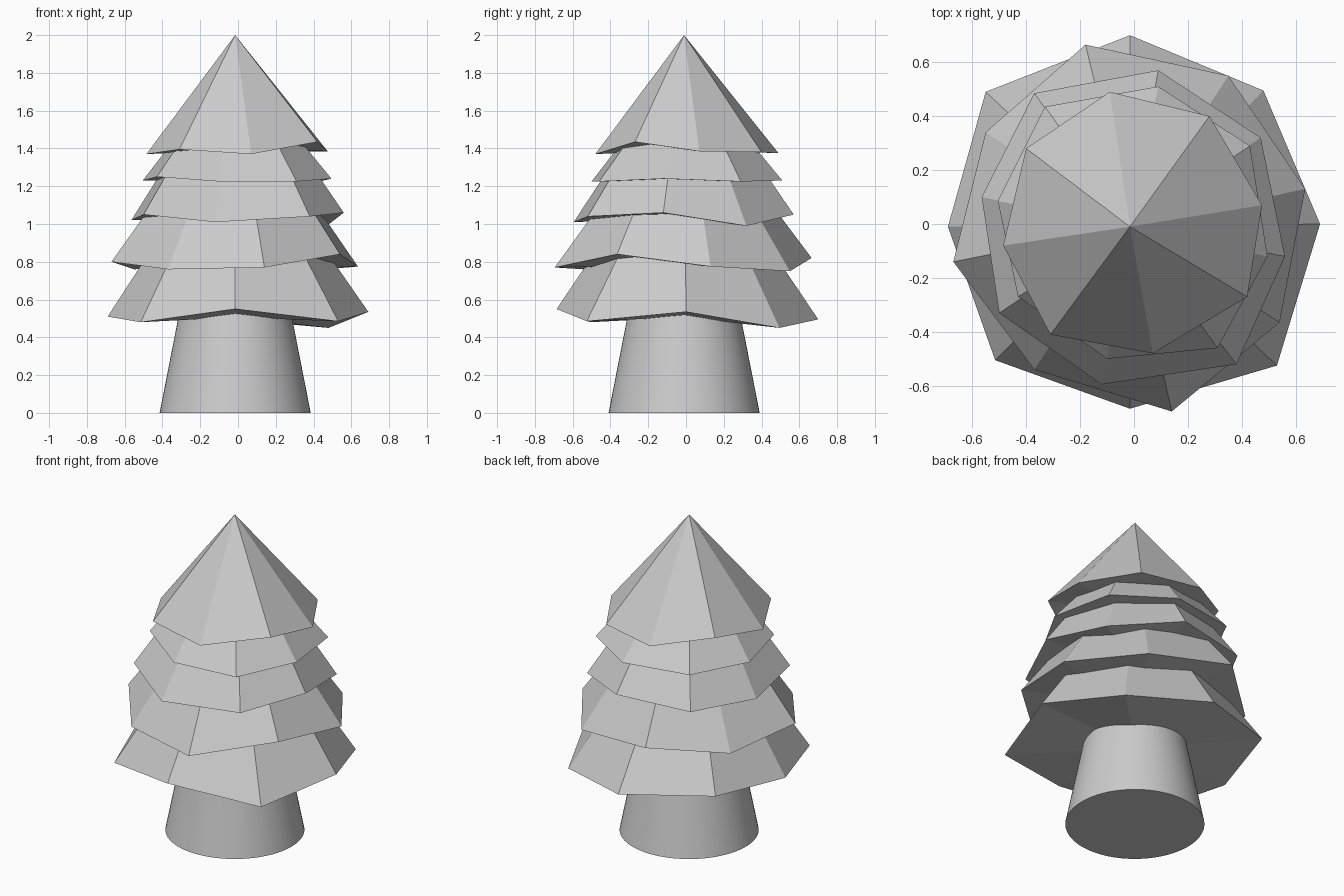
import bpy, bmesh, math

if "Cube" in bpy.data.objects:
    bpy.data.objects.remove(bpy.data.objects["Cube"])

CX, CY = -0.015, -0.01   # axis of the tree


def foliage_tier(name, apex, rim):
    """Low-poly cone with a hand-jittered eight-point rim and a closed underside."""
    bm = bmesh.new()
    top = bm.verts.new((CX, CY, apex))
    low = bm.verts.new((CX, CY, sum(p[2] for p in rim) / len(rim)))
    ring = [bm.verts.new(p) for p in rim]
    for a, b in zip(ring, ring[1:] + ring[:1]):
        bm.faces.new((a, b, top))
        bm.faces.new((b, a, low))
    bmesh.ops.recalc_face_normals(bm, faces=bm.faces)
    mesh = bpy.data.meshes.new(name)
    bm.to_mesh(mesh)
    bm.free()
    obj = bpy.data.objects.new(name, mesh)
    bpy.context.collection.objects.link(obj)


# Trunk: smooth tapered cylinder
H = 0.56
bpy.ops.mesh.primitive_cone_add(vertices=64, radius1=0.4, radius2=0.29, depth=H,
                                location=(CX, CY, H / 2))
bpy.context.object.name = "trunk"
bpy.ops.object.shade_smooth_by_angle(angle=math.radians(30))

# Foliage tiers, from the tip downwards
foliage_tier("foliage_tip", 2.0, [
    (.475, .07, 1.385), (.28, .40, 1.38), (-.09, .49, 1.375), (-.40, .28, 1.43),
    (-.485, -.08, 1.37), (-.31, -.41, 1.395), (.07, -.48, 1.37), (.42, -.27, 1.435)])
foliage_tier("foliage_upper", 1.86, [
    (.43, .29, 1.225), (.09, .51, 1.23), (-.33, .435, 1.235), (-.505, .085, 1.23),
    (-.43, -.27, 1.25), (-.10, -.50, 1.225), (.31, -.46, 1.225), (.495, -.12, 1.24)])
foliage_tier("foliage_middle", 1.9, [
    (.47, .32, .99), (.09, .57, 1.05), (-.37, .485, 1.03), (-.565, .10, 1.02),
    (-.50, -.33, 1.05), (-.12, -.595, 1.01), (.38, -.52, 1.04), (.56, -.12, 1.06)])
foliage_tier("foliage_lower", 1.72, [
    (.635, .13, .775), (.35, .55, .75), (-.18, .665, .82), (-.55, .34, .76),
    (-.67, -.14, .80), (-.37, -.54, .76), (.14, -.695, .77), (.54, -.365, .84)])
foliage_tier("foliage_base", 1.55, [
    (.69, 0, .535), (.48, .495, .45), (-.015, .70, .495), (-.55, .49, .545),
    (-.69, -.01, .51), (-.515, -.505, .48), (-.015, -.685, .55), (.53, -.525, .485)])
